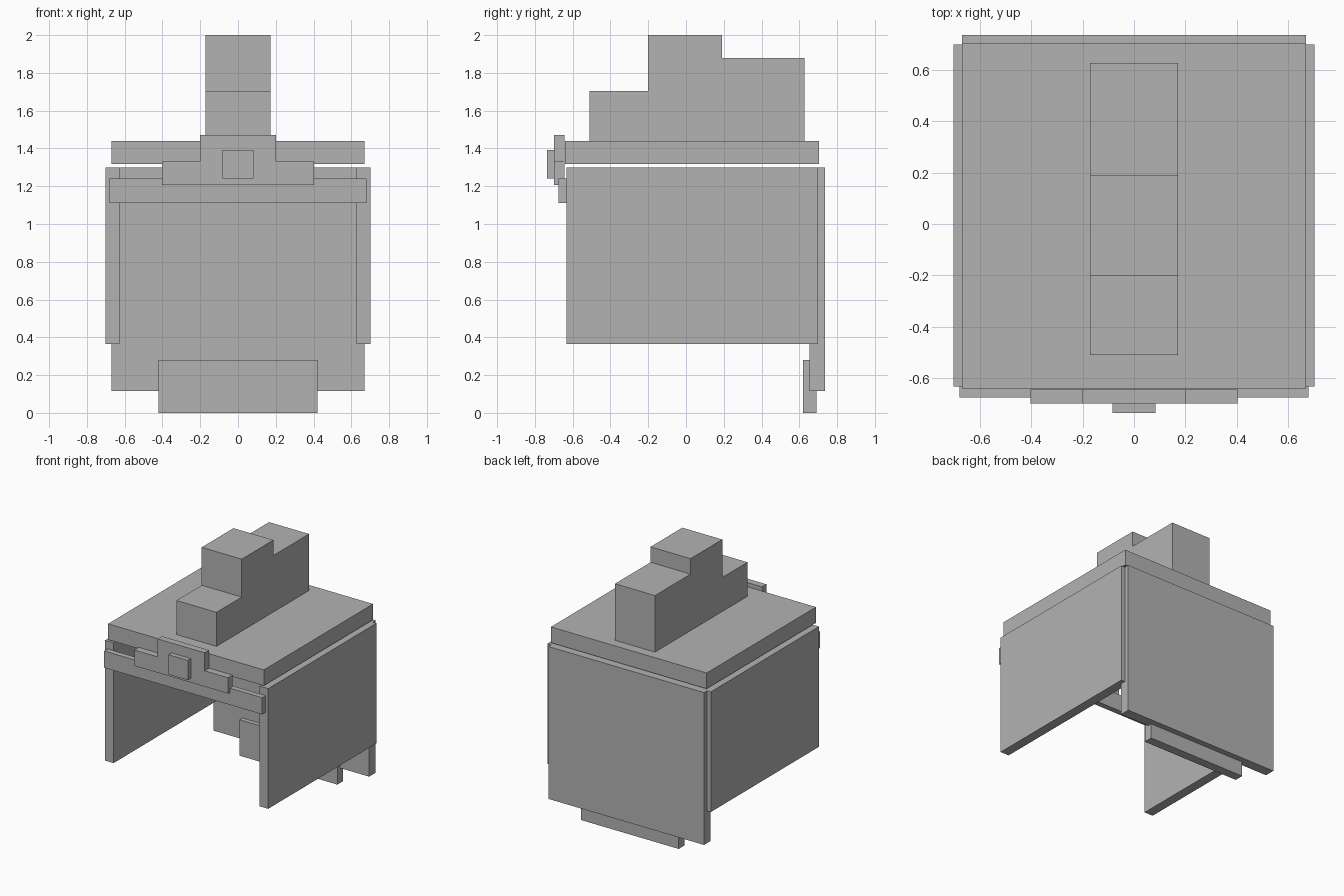
import bpy
import bmesh

cube = bpy.data.objects.get("Cube")
if cube:
    bpy.data.objects.remove(cube, do_unlink=True)

# Single flat colour
grey = bpy.data.materials.new("plain_grey")
grey.use_nodes = True
colour = (0.45, 0.45, 0.45, 1)
grey.diffuse_color = colour
grey.node_tree.nodes["Principled BSDF"].inputs["Base Color"].default_value = colour


def prism(name, outline, depth):
    """Extrude a closed outline of 3D points along a depth vector."""
    bm = bmesh.new()
    face = bm.faces.new([bm.verts.new(p) for p in outline])
    result = bmesh.ops.extrude_face_region(bm, geom=[face], use_keep_orig=True)
    moved = [v for v in result["geom"] if isinstance(v, bmesh.types.BMVert)]
    bmesh.ops.translate(bm, verts=moved, vec=depth)
    bmesh.ops.recalc_face_normals(bm, faces=bm.faces)
    mesh = bpy.data.meshes.new(name)
    bm.to_mesh(mesh)
    bm.free()
    mesh.materials.append(grey)
    obj = bpy.data.objects.new(name, mesh)
    bpy.context.collection.objects.link(obj)
    return obj


def box(name, x, y, z):
    """Box from its x, y and z ranges."""
    outline = [(x[0], y[0], z[0]), (x[1], y[0], z[0]),
               (x[1], y[0], z[1]), (x[0], y[0], z[1])]
    return prism(name, outline, (0, y[1] - y[0], 0))


def wide_box(name, half_width, y, z):
    """Box centred on x = 0."""
    return box(name, (-half_width, half_width), y, z)


# Top plate and the four hanging plates
wide_box("top_plate", 0.67, (-0.64, 0.703), (1.317, 1.44))
wide_box("back_plate", 0.67, (0.655, 0.735), (0.115, 1.30))
wide_box("neck_guard", 0.42, (0.62, 0.69), (0, 0.28))
for side, x in (("left", (0.628, 0.702)), ("right", (-0.702, -0.628))):
    box(side + "_side_plate", x, (-0.632, 0.698), (0.365, 1.30))

# Stepped crest along the top
crest = [(-0.51, 1.44), (-0.51, 1.705), (-0.20, 1.705), (-0.20, 2.0),
         (0.19, 2.0), (0.19, 1.88), (0.627, 1.88), (0.627, 1.44)]
prism("crest", [(-0.172, y, z) for y, z in crest], (0.344, 0, 0))

# Brow band with stepped badge and square stud
wide_box("brow_band", 0.68, (-0.675, -0.632), (1.11, 1.24))
half = [(0.403, 1.207), (0.403, 1.33), (0.202, 1.33), (0.202, 1.47)]
badge = half + [(-x, z) for x, z in reversed(half)]
prism("badge", [(x, -0.698, z) for x, z in badge], (0, 0.054, 0))
wide_box("badge_stud", 0.083, (-0.735, -0.698), (1.24, 1.393))
